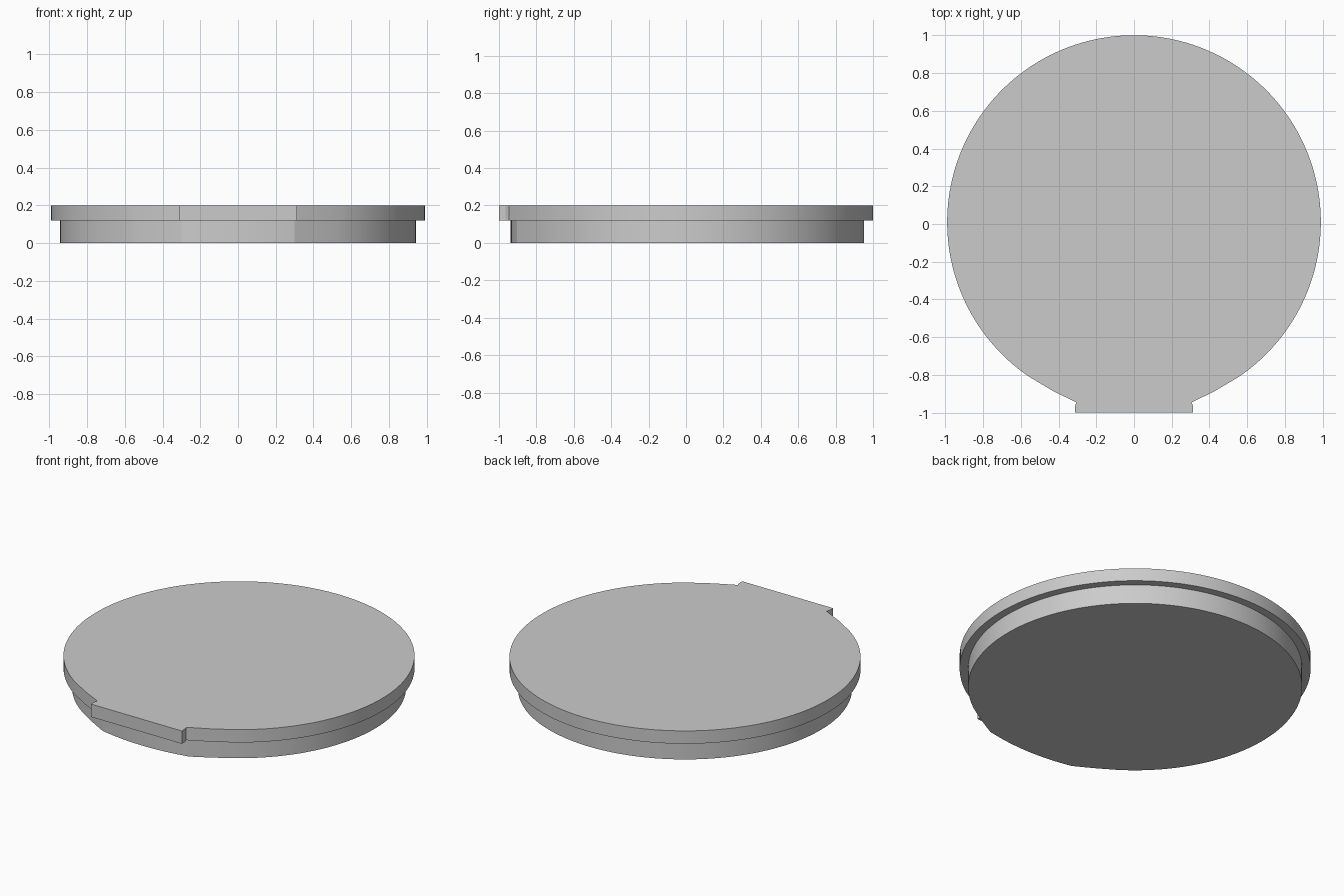
import bpy, bmesh, math

cube = bpy.data.objects.get("Cube")
if cube:
    bpy.data.objects.remove(cube, do_unlink=True)

grey = bpy.data.materials.new("light grey")
grey.use_nodes = True
colour = (0.6, 0.6, 0.6, 1)
grey.diffuse_color = colour
grey.node_tree.nodes["Principled BSDF"].inputs["Base Color"].default_value = colour

CENTRE_Y = 0.01


def half_outline(radius, join_x, front):
    """Right half: back of the circle round to join_x, then the front points."""
    end = math.pi - math.asin(join_x / radius)
    steps = 72
    arc = [(radius * math.sin(end * i / steps),
            CENTRE_Y + radius * math.cos(end * i / steps)) for i in range(steps + 1)]
    return arc + front


def plate(name, half, bottom, top):
    """Mirror the half outline and extrude it into a solid plate."""
    left = [(-x, y) for x, y in reversed(half) if x > 1e-4]
    bm = bmesh.new()
    face = bm.faces.new([bm.verts.new((x, y, bottom)) for x, y in half + left])
    result = bmesh.ops.extrude_face_region(bm, geom=[face])
    verts = [v for v in result["geom"] if isinstance(v, bmesh.types.BMVert)]
    bmesh.ops.translate(bm, verts=verts, vec=(0, 0, top - bottom))
    bmesh.ops.recalc_face_normals(bm, faces=bm.faces)
    mesh = bpy.data.meshes.new(name)
    bm.to_mesh(mesh)
    bm.free()
    mesh.materials.append(grey)
    obj = bpy.data.objects.new(name, mesh)
    bpy.context.collection.objects.link(obj)
    bpy.ops.object.select_all(action="DESELECT")
    obj.select_set(True)
    bpy.context.view_layer.objects.active = obj
    bpy.ops.object.shade_smooth_by_angle(angle=math.radians(10))


# Wide lid with a straight thumb tab at the front
lid_front = [(0.43, -0.884), (0.305, -0.946), (0.313, -0.965), (0.313, -1.0)]
plate("lid_top", half_outline(0.99, 0.555, lid_front), 0.12, 0.2)

# Narrower plug below, with a shallow bowed front between two corners
bow = [(0.3 * (1 - i / 8), -0.937 + 0.033 * (1 - i / 8) ** 2) for i in range(9)]
plate("lid_plug", half_outline(0.942, 0.52, [(0.41, -0.843)] + bow), 0.0, 0.12)
